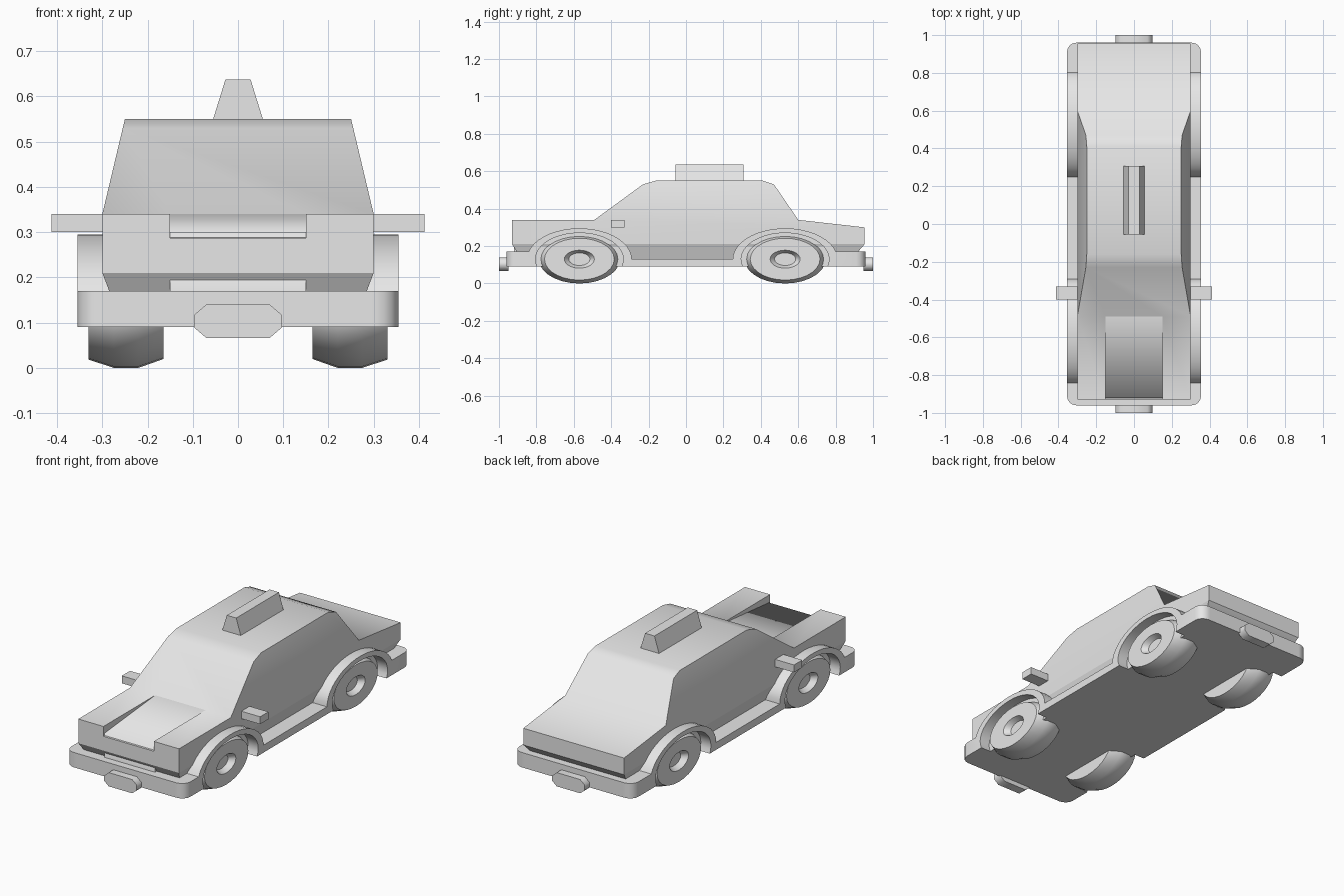
import bpy, bmesh, math

if "Cube" in bpy.data.objects:
    bpy.data.objects.remove(bpy.data.objects["Cube"])

# One plain grey for the whole car
grey = bpy.data.materials.new("plain grey")
grey.use_nodes = True
grey.diffuse_color = (0.8, 0.8, 0.8, 1)
grey.node_tree.nodes["Principled BSDF"].inputs["Base Color"].default_value = (0.8, 0.8, 0.8, 1)


def finish(bm, name):
    bmesh.ops.recalc_face_normals(bm, faces=bm.faces)
    mesh = bpy.data.meshes.new(name)
    bm.to_mesh(mesh)
    bm.free()
    mesh.materials.append(grey)
    obj = bpy.data.objects.new(name, mesh)
    bpy.context.collection.objects.link(obj)
    return obj


def select_only(obj):
    bpy.ops.object.select_all(action='DESELECT')
    obj.select_set(True)
    bpy.context.view_layer.objects.active = obj


def smooth(obj, angle=30):
    select_only(obj)
    bpy.ops.object.shade_smooth_by_angle(angle=math.radians(angle))


def loft(rings):
    """Skin a list of equal closed rings and cap both ends."""
    bm = bmesh.new()
    loops = [[bm.verts.new(p) for p in ring] for ring in rings]
    for a, b in zip(loops, loops[1:]):
        for i in range(len(a)):
            j = (i + 1) % len(a)
            bm.faces.new((a[i], a[j], b[j], b[i]))
    bm.faces.new(loops[0])
    bm.faces.new(loops[-1])
    return bm


def extrude(points, x0, x1):
    """Extrude a side profile of (y, z) points from x0 to x1."""
    return loft([[(x, y, z) for y, z in points] for x in (x0, x1)])


def ellipse(cy, ry, rz, start, end, count):
    """Arc of (y, z) points around an axle."""
    angles = [math.radians(start + (end - start) * i / count) for i in range(count + 1)]
    return [(cy + ry * math.cos(a), AXLE_Z + rz * math.sin(a)) for a in angles]


AXLES = (-0.57, 0.53)
AXLE_Z = 0.13
SIDES = ((1, "left"), (-1, "right"))

# Body with cabin: side profile, then narrowed above the belt and below the sill
profile = [(-0.88, 0.13), (-0.93, 0.21), (-0.93, 0.34), (-0.49, 0.34), (-0.23, 0.53),
           (-0.16, 0.55), (0.41, 0.55), (0.47, 0.53), (0.6, 0.34), (0.955, 0.3),
           (0.955, 0.21), (0.885, 0.13)]
bm = extrude(profile, -0.3, 0.3)
for height in (0.21, 0.34):
    bmesh.ops.bisect_plane(bm, geom=bm.verts[:] + bm.edges[:] + bm.faces[:], dist=1e-5,
                           plane_co=(0, 0, height), plane_no=(0, 0, 1))
for v in bm.verts:
    half = 0.3 - max(0, v.co.z - 0.34) * 0.238 - max(0, 0.21 - v.co.z) * 0.38
    v.co.x = math.copysign(half, v.co.x)
body = finish(bm, "body")

# Channel in the hood between the two raised lamp blocks
channel = [(-1, 0.28), (-1, 0.4), (-0.49, 0.4), (-0.49, 0.33)]
cutter = finish(extrude(channel, -0.15, 0.15), "hood_cutter")
mod = body.modifiers.new("channel", 'BOOLEAN')
mod.operation = 'DIFFERENCE'
mod.solver = 'EXACT'
mod.object = cutter
select_only(body)
bpy.ops.object.modifier_apply(modifier=mod.name)
bpy.data.objects.remove(cutter)
smooth(body, 50)

# Keep the crease above the sill crisp
points = body.data.vertices
for edge in body.data.edges:
    if all(abs(points[i].co.z - 0.21) < 0.001 for i in edge.vertices):
        edge.use_edge_sharp = True

# Lower hood and upright nose filling the channel
nose = [(-0.92, 0.13), (-0.92, 0.3), (-0.49, 0.34), (-0.49, 0.13)]
smooth(finish(extrude(nose, -0.15, 0.15), "hood_centre"), 88)

# Skirt: bumpers, sills and arches; an inner slab plus an outer strip with wheel openings
rise = math.degrees(math.asin(0.04 / 0.165))
top = [(-0.96, 0.09), (-0.96, 0.17)]
top += ellipse(AXLES[0], 0.28, 0.165, 180 - rise, 0, 20)
top += ellipse(AXLES[1], 0.28, 0.165, 180, rise, 20)
top += [(0.96, 0.17), (0.96, 0.09)]
smooth(finish(extrude(top, -0.295, 0.295), "skirt_floor"))

dip = math.degrees(math.asin(0.04 / 0.14))
openings = []
for axle in reversed(AXLES):
    openings += ellipse(axle, 0.235, 0.14, -dip, 180 + dip, 24)
for side, hand in SIDES:
    bm = extrude(top + openings, side * 0.295, side * 0.355)
    corners = [e for e in bm.edges
               if all(abs(v.co.y) > 0.95 and abs(v.co.x) > 0.35 for v in e.verts)]
    bmesh.ops.bevel(bm, geom=corners, offset=0.05, segments=4, profile=0.5, affect='EDGES')
    smooth(finish(bm, f"{hand}_skirt"))


# Oval wheels with bevelled tread and a dished hub
stations = [(0.165, 0.85), (0.22, 1), (0.275, 1), (0.33, 0.86), (0.33, 0.37), (0.3, 0.26)]
for axle, place in zip(AXLES, ("front", "rear")):
    for side, hand in SIDES:
        rings = [[(side * x, y, z) for y, z in ellipse(axle, 0.217 * s, 0.13 * s, 0, 360, 28)[:-1]]
                 for x, s in stations]
        smooth(finish(loft(rings), f"{place}_{hand}_wheel"))

# Door mirrors
mirror = [(-0.4, 0.3), (-0.4, 0.34), (-0.33, 0.34), (-0.33, 0.3)]
for side, hand in SIDES:
    finish(extrude(mirror, side * 0.28, side * 0.412), f"{hand}_mirror")

# Roof sign, narrower at the top
sign = [(-0.055, 0.54), (-0.055, 0.637), (0.308, 0.637), (0.308, 0.54)]
bm = extrude(sign, -0.058, 0.058)
for v in bm.verts:
    if v.co.z > 0.6:
        v.co.x = math.copysign(0.028, v.co.x)
finish(bm, "roof_sign")

# Eight-sided plates on both bumpers
quarter = [(0.097, 0.014), (0.07, 0.037)]
outline = quarter + [(-x, z) for x, z in reversed(quarter)]
outline += [(-x, -z) for x, z in outline]
for end, place in ((-1, "front"), (1, "rear")):
    rings = [[(x, end * y, 0.103 + z) for x, z in outline] for y in (0.95, 1)]
    smooth(finish(loft(rings), f"{place}_plate"), 60)
